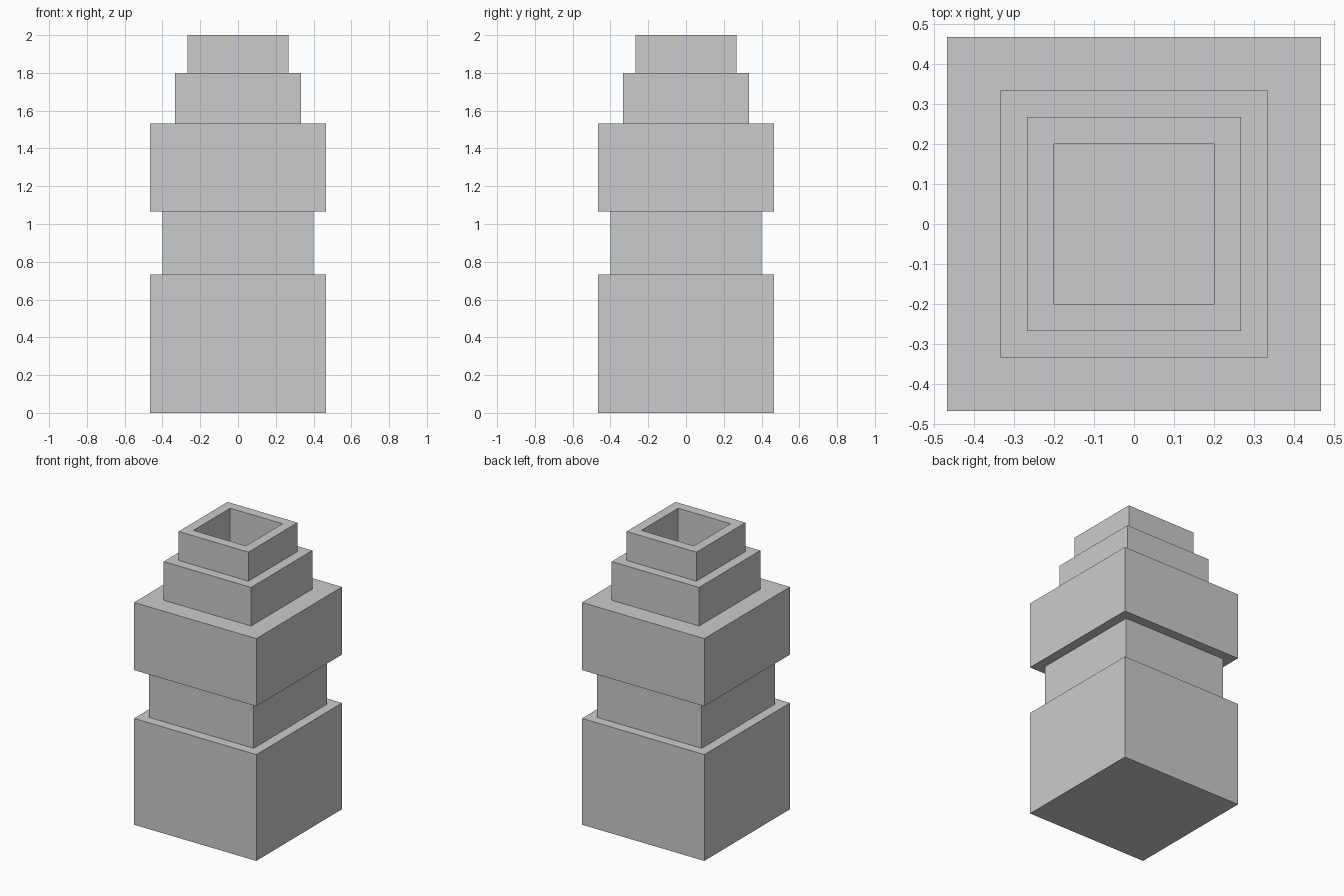
import bpy, bmesh

if "Cube" in bpy.data.objects:
    bpy.data.objects.remove(bpy.data.objects["Cube"])

U = 1 / 15  # the model follows a regular block grid

# Square section profile (half width, height): up the outside, down the bore
PROFILE = [
    (7, 0), (7, 11),      # base block
    (6, 11), (6, 16),     # recessed waist
    (7, 16), (7, 23),     # upper block
    (5, 23), (5, 27),     # shoulder
    (4, 27), (4, 30),     # neck
    (3, 30), (3, 1),      # opening, deep bore
]


def square_ring(bm, half, z):
    corners = ((-1, -1), (1, -1), (1, 1), (-1, 1))
    return [bm.verts.new((x * half * U, y * half * U, z * U)) for x, y in corners]


bm = bmesh.new()
rings = [square_ring(bm, half, z) for half, z in PROFILE]

# Walls and ledges between neighbouring rings
for lower, upper in zip(rings, rings[1:]):
    for i in range(4):
        j = (i + 1) % 4
        bm.faces.new((lower[i], lower[j], upper[j], upper[i]))

# Underside and bore floor
bm.faces.new(rings[0][::-1])
bm.faces.new(rings[-1])
bmesh.ops.recalc_face_normals(bm, faces=bm.faces[:])

mesh = bpy.data.meshes.new("square_vase")
bm.to_mesh(mesh)
bm.free()
bpy.context.collection.objects.link(bpy.data.objects.new("square_vase", mesh))
